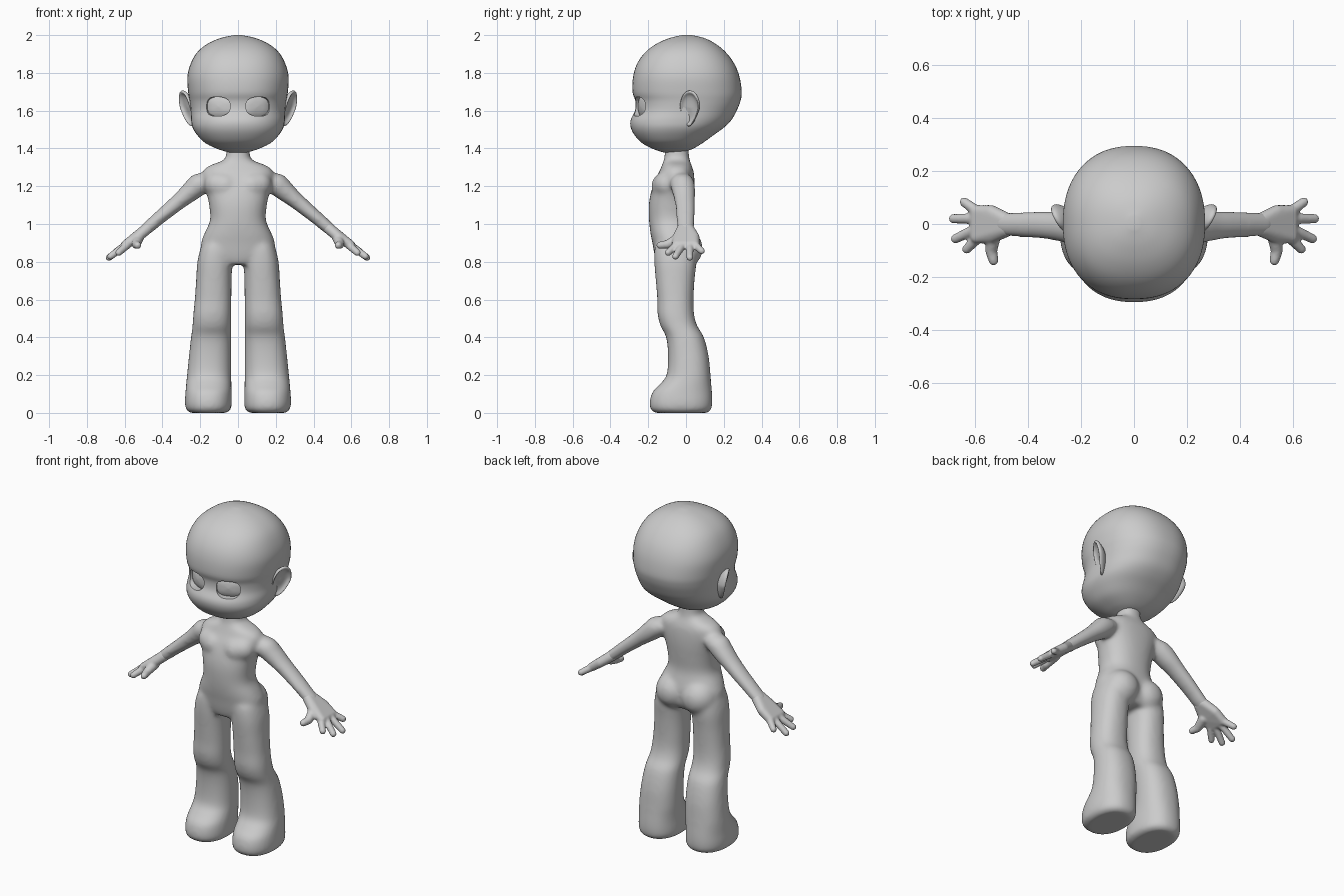
import bpy, bmesh, math
from mathutils import Vector

if "Cube" in bpy.data.objects:
    bpy.data.objects.remove(bpy.data.objects["Cube"])

clay = bpy.data.materials.new("clay_grey")
clay.use_nodes = True
clay.diffuse_color = (0.6, 0.6, 0.6, 1)
clay.node_tree.nodes["Principled BSDF"].inputs["Base Color"].default_value = (0.6, 0.6, 0.6, 1)

X, Y = Vector((1, 0, 0)), Vector((0, 1, 0))


def spline(keys, steps=5):
    """Smooth curve through rows of numbers."""
    out = []
    for i in range(len(keys) - 1):
        a, b, c, d = keys[max(i - 1, 0)], keys[i], keys[i + 1], keys[min(i + 2, len(keys) - 1)]
        for s in range(steps):
            t = s / steps
            out.append([q + t * ((r - p) / 2 + t * (p - 2.5 * q + 2 * r - w / 2
                        + t * (1.5 * (q - r) + (w - p) / 2)))
                        for p, q, r, w in zip(a, b, c, d)])
    return out + [keys[-1]]


def loft(bm, rows, u=X, v=Y, power=2.3, sides=48, side=1, smooth=True):
    """Skin rounded sections given as (x, y, z, radius_u, radius_v)."""
    loops = []
    for x, y, z, ru, rv in (spline(rows) if smooth else rows):
        loop = []
        for i in range(sides):
            a = math.tau * i / sides
            c, s = math.cos(a), math.sin(a)
            p = Vector((x, y, z)) + u * math.copysign(abs(c) ** (2 / power), c) * ru \
                + v * math.copysign(abs(s) ** (2 / power), s) * rv
            loop.append(bm.verts.new((p.x * side, p.y, p.z)))
        loops.append(loop)
    for lo, hi in zip(loops, loops[1:]):
        for i in range(sides):
            j = (i + 1) % sides
            bm.faces.new((lo[i], lo[j], hi[j], hi[i]))
    bm.faces.new(loops[0])
    bm.faces.new(loops[-1])


def hull(bm, balls, side=1, count=150):
    """Rounded solid wrapped around (x, y, z, radius) balls."""
    verts = []
    for x, y, z, r in balls:
        for i in range(count):
            h = 1 - (2 * i + 1) / count
            a, w = i * math.pi * (3 - math.sqrt(5)), math.sqrt(1 - h * h)
            p = Vector((x, y, z)) + r * Vector((w * math.cos(a), w * math.sin(a), h))
            verts.append(bm.verts.new((p.x * side, p.y, p.z)))
    bmesh.ops.convex_hull(bm, input=verts)
    loose = [v for v in bm.verts if not v.link_faces]
    bmesh.ops.delete(bm, geom=loose, context="VERTS")


def make(name, bm):
    bmesh.ops.recalc_face_normals(bm, faces=bm.faces)
    me = bpy.data.meshes.new(name)
    bm.to_mesh(me)
    bm.free()
    me.materials.append(clay)
    ob = bpy.data.objects.new(name, me)
    bpy.context.collection.objects.link(ob)
    return ob


def finish(ob, angle=40):
    """Apply modifiers and shade smooth."""
    deps = bpy.context.evaluated_depsgraph_get()
    me = bpy.data.meshes.new_from_object(ob.evaluated_get(deps))
    ob.modifiers.clear()
    ob.data = me
    bpy.ops.object.select_all(action="DESELECT")
    ob.select_set(True)
    bpy.context.view_layer.objects.active = ob
    bpy.ops.object.shade_smooth_by_angle(angle=math.radians(angle))


def melt(ob, voxel, rounds):
    """Fuse overlapping solids into one soft skin."""
    m = ob.modifiers.new("fuse", "REMESH")
    m.mode, m.voxel_size = "VOXEL", voxel
    m = ob.modifiers.new("soften", "SMOOTH")
    m.factor, m.iterations = 0.5, rounds
    finish(ob, 80)


def span(z, x0, x1, y0, y1):
    return ((x0 + x1) / 2, (y0 + y1) / 2, z, (x1 - x0) / 2, (y1 - y0) / 2)


# Body: torso with neck, legs and arms
bm = bmesh.new()
torso = [(.785, .12, -.15, .03), (.83, .19, -.165, .055), (.9, .195, -.178, .06),
         (.95, .178, -.188, .05), (1.02, .148, -.196, .035), (1.1, .153, -.197, .04),
         (1.17, .168, -.185, .045), (1.23, .185, -.165, .045), (1.28, .185, -.14, .04),
         (1.31, .15, -.128, .03), (1.33, .095, -.12, .022), (1.35, .066, -.115, .018),
         (1.38, .062, -.112, .015), (1.42, .062, -.11, .015)]
loft(bm, [span(z, -w, w, f, b) for z, w, f, b in torso])
leg = [(0, .06, .255, -.165, .115), (.02, .037, .276, -.188, .135), (.06, .033, .281, -.192, .14),
       (.11, .034, .278, -.178, .138), (.15, .035, .275, -.14, .134), (.2, .035, .27, -.103, .13),
       (.3, .035, .26, -.095, .12), (.4, .036, .249, -.105, .095), (.46, .036, .241, -.135, .06),
       (.52, .036, .237, -.15, .043), (.6, .035, .229, -.152, .04), (.7, .034, .222, -.16, .045),
       (.8, .03, .215, -.168, .055), (.88, .03, .195, -.165, .05), (.92, .04, .17, -.14, .03)]
arm = [(.15, -.02, 1.24, .05, .045), (.2, -.02, 1.215, .065, .06), (.25, -.012, 1.172, .062, .054),
       (.3, -.007, 1.13, .056, .045), (.36, -.003, 1.08, .052, .04), (.42, -.002, 1.03, .049, .036),
       (.466, -.002, .99, .047, .034), (.51, 0, .955, .045, .03)]
for side in (1, -1):
    loft(bm, [span(*r) for r in leg], side=side)
    loft(bm, arm, u=Y, v=Vector((.67, 0, .74)), power=2, side=side)
    hull(bm, [(.085, -.015, .87, .105)], side)                          # buttock
    hull(bm, [(.07, -.11, 1.2, .075), (.11, -.1, 1.21, .07)], side)     # chest
melt(make("body", bm), 0.01, 18)

# Hands: palm, four fingers and thumb
fingers = [[(.59, -.052, .885, .021), (.632, -.095, .848, .018)],
           [(.6, -.02, .885, .021), (.675, -.056, .828, .018)],
           [(.6, .02, .885, .021), (.683, .02, .822, .018)],
           [(.595, .05, .888, .021), (.642, .083, .857, .018)],
           [(.53, -.04, .92, .029), (.54, -.1, .892, .023)],
           [(.54, -.1, .892, .023), (.531, -.138, .887, .019)]]
palm = [(.595, .048, .89, .024), (.595, -.05, .89, .024), (.54, .045, .93, .027),
        (.535, -.045, .928, .027), (.48, .012, .977, .03), (.48, -.018, .977, .03)]
for side, label in ((1, "left"), (-1, "right")):
    bm = bmesh.new()
    for balls in [palm] + fingers:
        hull(bm, balls, side)
    melt(make(label + "_hand", bm), 0.006, 6)

# Head with full cheeks and a short chin
bm = bmesh.new()
skull = [(1.375, .03, -.1, -.04), (1.385, .07, -.14, 0), (1.4, .115, -.18, .04),
         (1.43, .175, -.235, .09), (1.47, .215, -.272, .145), (1.51, .24, -.292, .2),
         (1.55, .248, -.293, .24), (1.6, .25, -.27, .268), (1.65, .256, -.268, .288),
         (1.7, .264, -.283, .295), (1.78, .268, -.28, .283), (1.85, .25, -.258, .255),
         (1.91, .215, -.215, .21), (1.955, .16, -.155, .155), (1.985, .09, -.085, .095),
         (2, .02, -.02, .03)]
loft(bm, [span(z, -w, w, f, b) for z, w, f, b in skull], sides=72)
head = make("head", bm)

# Eye sockets: shallow cuts with a domed floor
bm = bmesh.new()
out = Vector((.37, -.93, 0))
across = Vector((.93, .37, 0))
for side in (1, -1):
    rows = []
    for depth, size in ((-.008, .02), (-.011, .5), (-.016, .85), (-.021, 1), (.06, 1)):
        p = Vector((.107, -.248, 1.622)) + out * depth
        rows.append((*p, .067 * size, .051 * size))
    loft(bm, rows, u=across, v=Vector((0, 0, 1)), power=2.7, side=side, smooth=False)
cutter = make("eye_cutter", bm)
cutter.hide_render = True
cut = head.modifiers.new("sockets", "BOOLEAN")
cut.operation, cut.solver, cut.object = "DIFFERENCE", "EXACT", cutter
finish(head, 35)
bpy.data.objects.remove(cutter)

# Ears: dished shells, wider at the top, flaring backwards
for side, label in ((1, "left"), (-1, "right")):
    bm = bmesh.new()
    back = Vector((.48, .86, .1)).normalized()
    up = Vector((.2, -.05, 1)).normalized()
    face = back.cross(up).normalized()
    rows = []
    for depth, size in ((-.04, .35), (-.022, .75), (-.008, .97), (.004, 1), (.011, .93),
                        (.008, .84), (-.004, .72), (-.008, .4), (-.006, .03)):
        p = Vector((.272, .022, 1.612)) + face * depth
        rows.append((*p, .061 * size, .098 * size))
    loft(bm, rows, u=back, v=up, power=2.1, side=side, smooth=False)
    for v in bm.verts:      # taper toward the lobe
        k = max(0, (1.62 - v.co.z) / .1)
        v.co.y -= k * .4 * (v.co.y - .005)
        v.co.x -= side * k * .012
    ob = make(label + "_ear", bm)
    m = ob.modifiers.new("round", "SUBSURF")
    m.levels = m.render_levels = 1
    finish(ob, 60)
